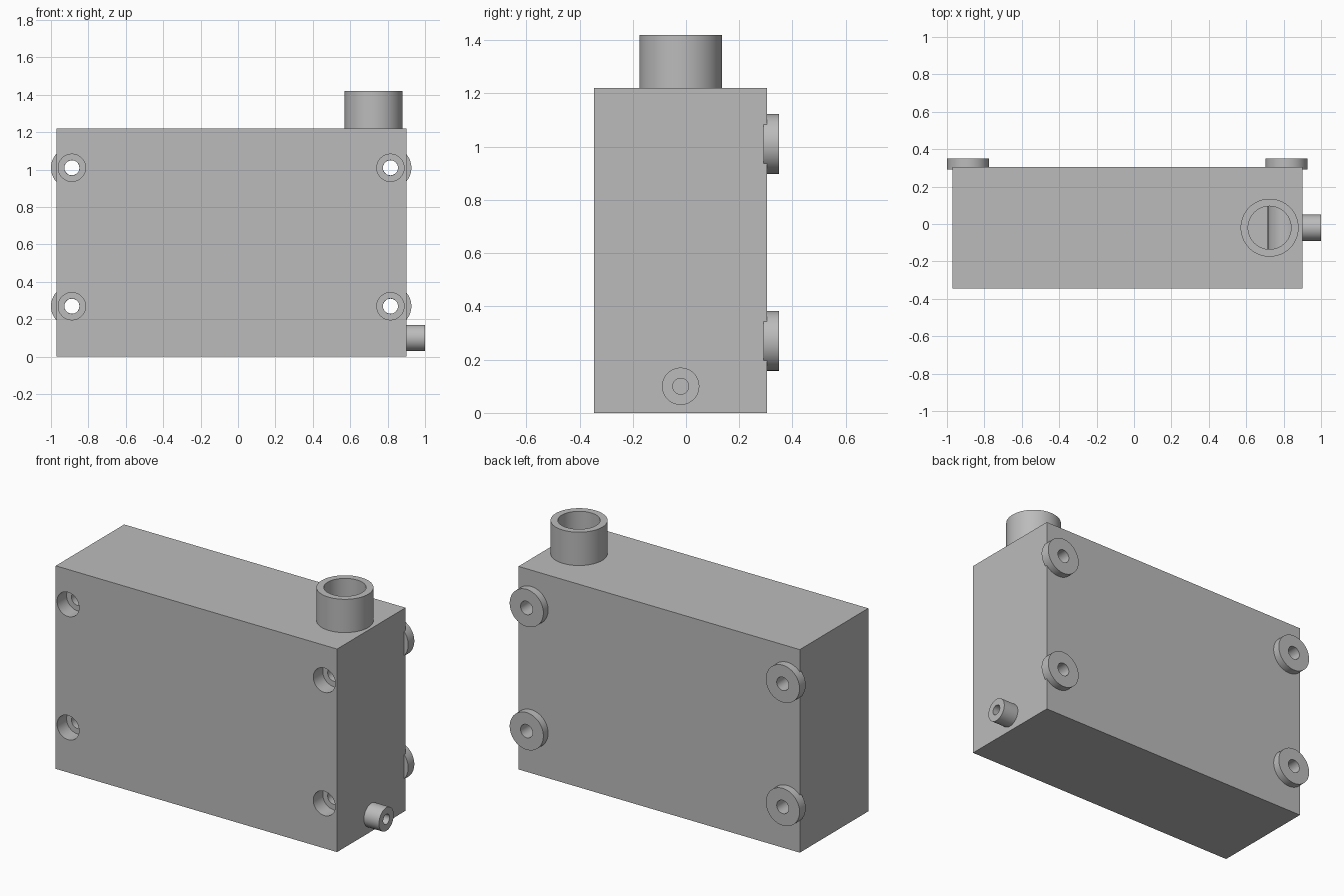
import bpy, bmesh
from math import pi, sin, cos
from mathutils import Matrix

default = bpy.data.objects.get("Cube")
if default:
    bpy.data.objects.remove(default, do_unlink=True)

grey = bpy.data.materials.new("plain grey")
grey.use_nodes = True
GREY = (0.5, 0.5, 0.5, 1)
grey.diffuse_color = GREY
grey.node_tree.nodes["Principled BSDF"].inputs["Base Color"].default_value = GREY

# Rotations that turn the z axis into the named axis
AXIS = {"x": Matrix.Rotation(pi / 2, 4, "Y"),
        "y": Matrix.Rotation(-pi / 2, 4, "X"),
        "z": Matrix.Identity(4)}


def finish(name, bm):
    bmesh.ops.recalc_face_normals(bm, faces=bm.faces)
    mesh = bpy.data.meshes.new(name)
    bm.to_mesh(mesh)
    bm.free()
    mesh.materials.append(grey)
    obj = bpy.data.objects.new(name, mesh)
    bpy.context.collection.objects.link(obj)
    return obj


def box(name, low, high):
    bm = bmesh.new()
    bmesh.ops.create_cube(bm, size=1)
    for v in bm.verts:
        v.co = [(a + b) / 2 + c * (b - a) for a, b, c in zip(low, high, v.co)]
    return finish(name, bm)


def lathe(name, profile, start, axis, steps=64):
    """Revolve a closed (radius, distance) profile around an axis."""
    bm = bmesh.new()
    rings = [[bm.verts.new((r * cos(2 * pi * i / steps), r * sin(2 * pi * i / steps), h))
              for r, h in profile] for i in range(steps)]
    n = len(profile)
    for i in range(steps):
        a, b = rings[i], rings[(i + 1) % steps]
        for j in range(n):
            k = (j + 1) % n
            bm.faces.new((a[j], b[j], b[k], a[k]))
    bm.transform(Matrix.Translation(start) @ AXIS[axis])
    return finish(name, bm)


def tube(name, outer, inner, length, start, axis):
    return lathe(name, [(inner, 0), (outer, 0), (outer, length), (inner, length)], start, axis)


def rod(name, radius, length, start, axis):
    bm = bmesh.new()
    bmesh.ops.create_cone(bm, cap_ends=True, segments=64, radius1=radius, radius2=radius, depth=length)
    bm.transform(Matrix.Translation(start) @ AXIS[axis] @ Matrix.Translation((0, 0, length / 2)))
    return finish(name, bm)


def cut(obj, cutters):
    """Subtract the cutters from the object, then discard them."""
    for cutter in cutters:
        mod = obj.modifiers.new("cut", "BOOLEAN")
        mod.operation, mod.solver, mod.object = "DIFFERENCE", "EXACT", cutter
    bpy.context.view_layer.update()
    graph = bpy.context.evaluated_depsgraph_get()
    mesh = bpy.data.meshes.new_from_object(obj.evaluated_get(graph))
    obj.modifiers.clear()
    obj.data = mesh
    for cutter in cutters:
        bpy.data.objects.remove(cutter, do_unlink=True)


# Main dimensions
LOW, HIGH, WALL = (-0.97, -0.345, 0), (0.9, 0.305, 1.22), 0.04
mounts = [(side, x, level, z) for side, x in (("right", -0.888), ("left", 0.815))
          for level, z in (("lower", 0.27), ("upper", 1.01))]
nozzle_xy = (0.725, -0.02)
outlet_yz = (-0.02, 0.1)

# Hollow interior, leaving a solid sleeve around each screw hole
cavity = box("cavity", [v + WALL for v in LOW], [v - WALL for v in HIGH])
cut(cavity, [rod("sleeve", 0.1, 0.9, (x, -0.45, z), "y") for _, x, _, z in mounts])

# Housing with counterbored screw holes and openings into the pipes
housing = box("housing", LOW, HIGH)
cutters = [cavity,
           rod("nozzle_bore", 0.115, 0.1, (*nozzle_xy, 1.15), "z"),
           rod("outlet_bore", 0.03, 0.1, (0.83, *outlet_yz), "x")]
for _, x, _, z in mounts:
    cutters.append(rod("counterbore", 0.073, 0.19, (x, -0.445, z), "y"))
    cutters.append(rod("screw_bore", 0.0405, 0.8, (x, -0.4, z), "y"))
cut(housing, cutters)

# Pipes and rear mounting feet
parts = [housing,
         tube("top_nozzle", 0.155, 0.115, 0.2, (*nozzle_xy, 1.22), "z"),
         tube("side_outlet", 0.07, 0.03, 0.1, (0.9, *outlet_yz), "x")]
for side, x, level, z in mounts:
    parts.append(tube(f"{level}_{side}_foot", 0.112, 0.04, 0.058, (x, 0.292, z), "y"))

# Smooth round walls with sharp rims
bpy.ops.object.select_all(action="DESELECT")
for obj in parts:
    obj.select_set(True)
bpy.context.view_layer.objects.active = housing
bpy.ops.object.shade_smooth_by_angle(angle=pi / 6)
